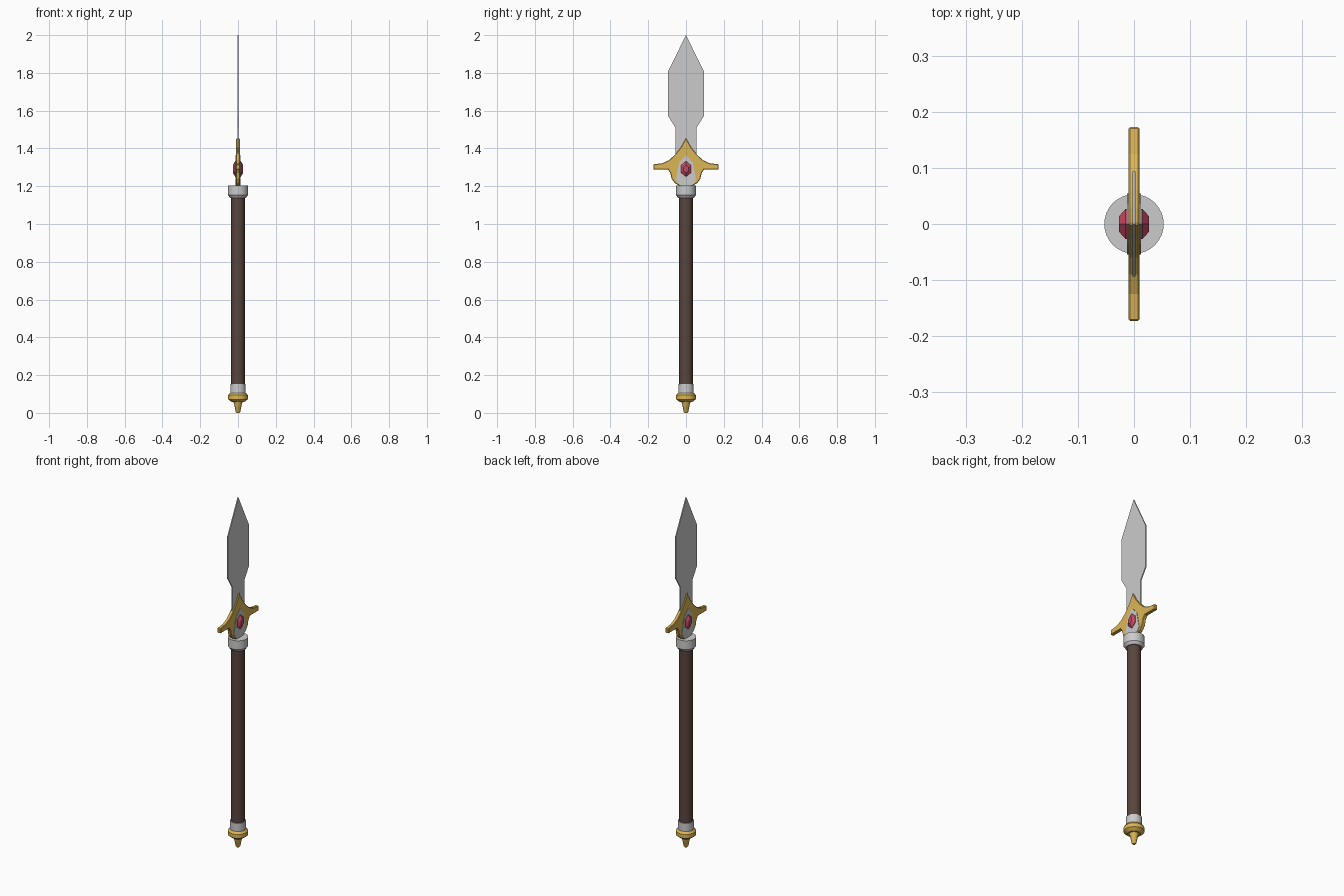
import bpy, bmesh, math

if "Cube" in bpy.data.objects:
    bpy.data.objects.remove(bpy.data.objects["Cube"])


def material(name, rgb):
    m = bpy.data.materials.new(name)
    m.diffuse_color = (*rgb, 1)
    m.use_nodes = True
    m.node_tree.nodes["Principled BSDF"].inputs["Base Color"].default_value = m.diffuse_color
    return m


GOLD = material("gold", (0.72, 0.46, 0.09))
WOOD = material("wood", (0.10, 0.06, 0.045))
RED = material("red", (0.55, 0.07, 0.12))


def finish(bm, name, mat=None):
    bmesh.ops.recalc_face_normals(bm, faces=bm.faces)
    me = bpy.data.meshes.new(name)
    bm.to_mesh(me)
    bm.free()
    ob = bpy.data.objects.new(name, me)
    bpy.context.collection.objects.link(ob)
    if mat:
        me.materials.append(mat)
    return ob


def lathe(name, profile, mat=None, sides=32):
    """Closed solid of revolution from (radius, z) points."""
    bm = bmesh.new()
    rings = [[bm.verts.new((r * math.cos(2 * math.pi * i / sides),
                            r * math.sin(2 * math.pi * i / sides), z))
              for i in range(sides)] for r, z in profile]
    for a, b in zip(rings, rings[1:]):
        for i in range(sides):
            j = (i + 1) % sides
            bm.faces.new((a[i], a[j], b[j], b[i]))
    bm.faces.new(rings[0])
    bm.faces.new(rings[-1])
    ob = finish(bm, name, mat)
    bpy.ops.object.select_all(action='DESELECT')
    ob.select_set(True)
    bpy.context.view_layer.objects.active = ob
    bpy.ops.object.shade_smooth_by_angle(angle=math.radians(30))


def mirrored(half):
    """Full (y, z) outline from its +y half, listed top to bottom."""
    return half + [(-y, z) for y, z in reversed(half) if y > 0]


def plate(name, half, layers, mat=None, centre=0, bevel=0):
    """Loft a mirrored outline through (x, scale) layers."""
    outline = mirrored(half)
    bm = bmesh.new()
    rings = [[bm.verts.new((x, y * s, centre + (z - centre) * s))
              for y, z in outline] for x, s in layers]
    n = len(outline)
    for a, b in zip(rings, rings[1:]):
        for i in range(n):
            j = (i + 1) % n
            bm.faces.new((a[i], a[j], b[j], b[i]))
    bm.faces.new(rings[0])
    bm.faces.new(rings[-1])
    ob = finish(bm, name, mat)
    if bevel:
        mod = ob.modifiers.new("edge_bevel", 'BEVEL')
        mod.width = bevel
        mod.segments = 1
        mod.limit_method = 'ANGLE'
        mod.angle_limit = math.radians(60)


# Shaft and its fittings
lathe("pommel_spike", [(0.008, 0), (0.012, 0.006), (0.02, 0.045), (0.027, 0.064)], GOLD)
lathe("pommel_ring", [(0.034, 0.058), (0.052, 0.072), (0.052, 0.094), (0.042, 0.106)], GOLD)
lathe("lower_collar", [(0.041, 0.10), (0.041, 0.152)])
lathe("shaft", [(0.036, 0.14), (0.036, 1.16)], WOOD)
lathe("upper_collar", [(0.042, 1.138), (0.053, 1.153), (0.053, 1.203)])

# Leaf blade
plate("blade", [(0, 2.0), (0.094, 1.81), (0.094, 1.57), (0.056, 1.51), (0.056, 1.24)],
      [(-0.003, 1), (0.003, 1)])

# Winged guard
plate("guard", [(0, 1.455), (0.028, 1.405), (0.06, 1.365), (0.09, 1.338), (0.125, 1.322),
                (0.173, 1.316), (0.173, 1.288), (0.095, 1.288), (0.083, 1.27),
                (0.076, 1.24), (0.06, 1.217), (0.03, 1.2)],
      [(-0.01, 1), (0.01, 1)], GOLD, bevel=0.003)

# Grey shield set into both guard faces
plate("gem_backing", [(0, 1.365), (0.036, 1.325), (0.054, 1.235), (0.03, 1.2)],
      [(-0.0125, 1), (0.0125, 1)])

# Faceted gem showing on both sides
plate("gem", [(0, 1.333), (0.027, 1.31), (0.027, 1.272), (0, 1.25)],
      [(-0.027, 0.5), (-0.015, 1), (0.015, 1), (0.027, 0.5)], RED, centre=1.291)
